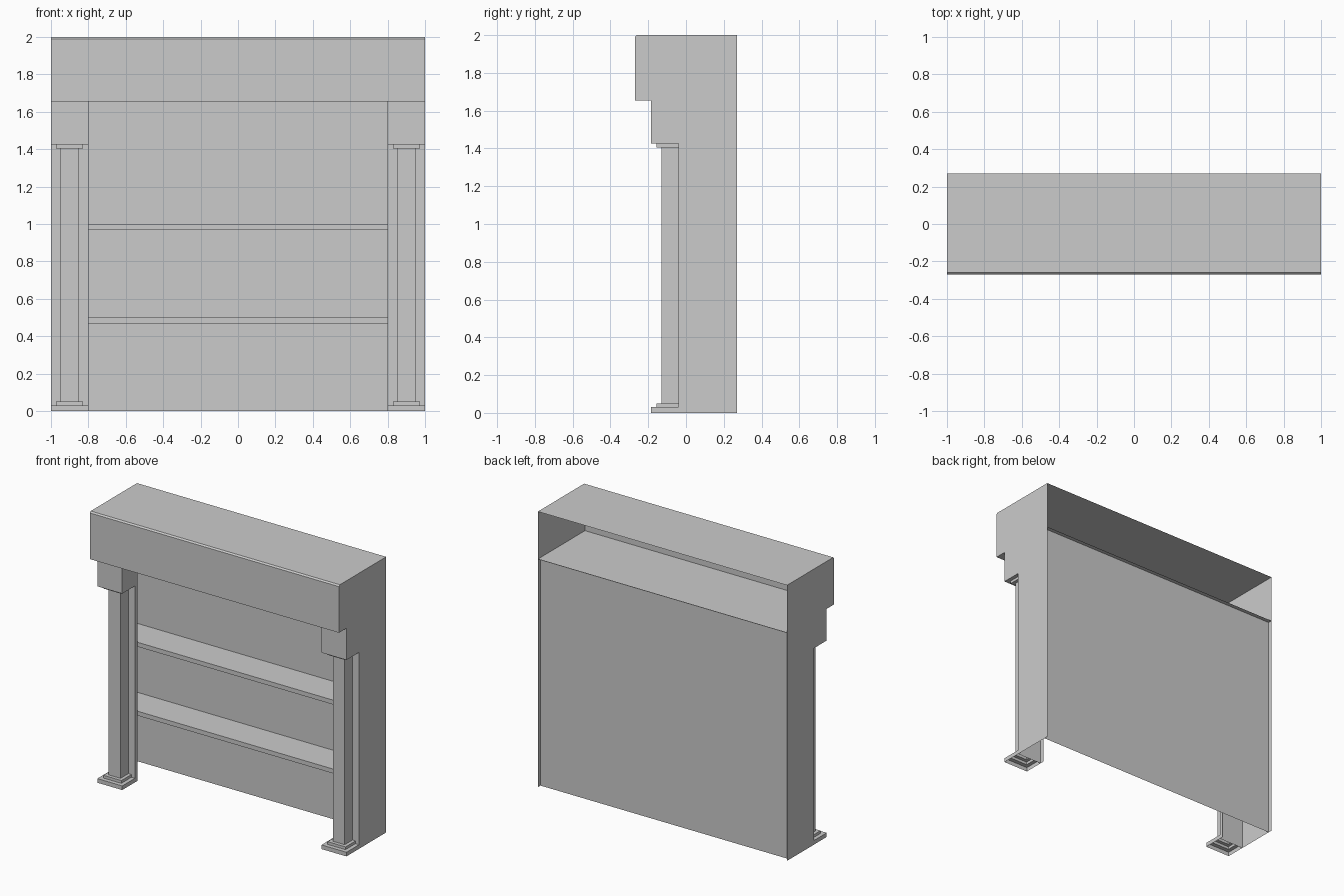
import bpy
import bmesh

cube = bpy.data.objects.get("Cube")
if cube:
    bpy.data.objects.remove(cube, do_unlink=True)

grey = bpy.data.materials.new("plain_grey")
grey.use_nodes = True
tone = (0.6, 0.6, 0.6, 1.0)
grey.diffuse_color = tone
grey.node_tree.nodes["Principled BSDF"].inputs["Base Color"].default_value = tone

TOP, LEDGE, FRONT, BACK, JAMB, PANEL = 2.0, 1.655, -0.27, 0.27, -0.04, 0.24


def finish(name, bm):
    mesh = bpy.data.meshes.new(name)
    bm.to_mesh(mesh)
    bm.free()
    mesh.materials.append(grey)
    obj = bpy.data.objects.new(name, mesh)
    bpy.context.collection.objects.link(obj)
    return obj


def sheet(name, rows):
    """Skin a surface through rows of points."""
    bm = bmesh.new()
    rings = [[bm.verts.new(p) for p in row] for row in rows]
    for a, b in zip(rings, rings[1:]):
        for i in range(len(a) - 1):
            bm.faces.new((a[i], a[i + 1], b[i + 1], b[i]))
    return finish(name, bm)


def box(name, x, y, z):
    bm = bmesh.new()
    bmesh.ops.create_cube(bm, size=1)
    for v in bm.verts:
        v.co = [lo + (c + 0.5) * (hi - lo) for c, (lo, hi) in zip(v.co, (x, y, z))]
    return finish(name, bm)


# Header hood: open at the back, softened top front edge
hood = [(BACK, TOP), (FRONT + 0.01, TOP), (FRONT, TOP - 0.01),
        (FRONT, LEDGE), (BACK, LEDGE)]
sheet("header_hood", [[(1, y, z) for y, z in hood], [(-1, y, z) for y, z in hood]])

# Back panel and shelves
sheet("back_panel", [[(-1, PANEL, 0), (1, PANEL, 0)],
                     [(-1, PANEL, LEDGE), (1, PANEL, LEDGE)]])
for name, z in (("lower_shelf", 0.5), ("upper_shelf", 1.0)):
    box(name, (-0.995, 0.995), (0.0, PANEL), (z - 0.032, z))

# Column steps: inset from the plinth width, front y, height
steps = [(0.0, -0.185, 0.0), (0.0, -0.185, 0.03),
         (0.028, -0.155, 0.03), (0.028, -0.155, 0.05),
         (0.052, -0.13, 0.05), (0.052, -0.13, 1.405),
         (0.028, -0.155, 1.405), (0.028, -0.155, 1.425),
         (0.0, -0.185, 1.425), (0.0, -0.185, LEDGE)]
wall = [(BACK, 0), (BACK, TOP), (FRONT + 0.01, TOP), (FRONT, TOP - 0.01),
        (FRONT, LEDGE), (JAMB, LEDGE), (JAMB, 0)]

for side, s in (("left", 1), ("right", -1)):
    # Side wall with the hood end
    bm = bmesh.new()
    pts = [bm.verts.new((s, y, z)) for y, z in wall]
    bm.faces.new(pts if s < 0 else pts[::-1])
    bm.normal_update()
    if bm.faces[:][0].normal.x * s < 0:
        bmesh.ops.reverse_faces(bm, faces=bm.faces[:])
    finish(side + "_wall", bm)

    # Pilaster face with a short inner return
    plan = [(1.0, JAMB), (0.8, JAMB), (0.8, JAMB + 0.03)]
    sheet(side + "_pilaster", [[(s * x, y, z) for x, y in plan[::-s]]
                               for z in (0, LEDGE)])

    # Hollow stepped column with plinth and capital block
    rows = []
    for inset, y, z in steps:
        a, b = 0.8 + inset, 1.0 - inset
        row = [(a, JAMB), (a, y), (b, y), (b, JAMB)]
        rows.append([(s * px, py, z) for px, py in row[::s]])
    sheet(side + "_column", rows)
